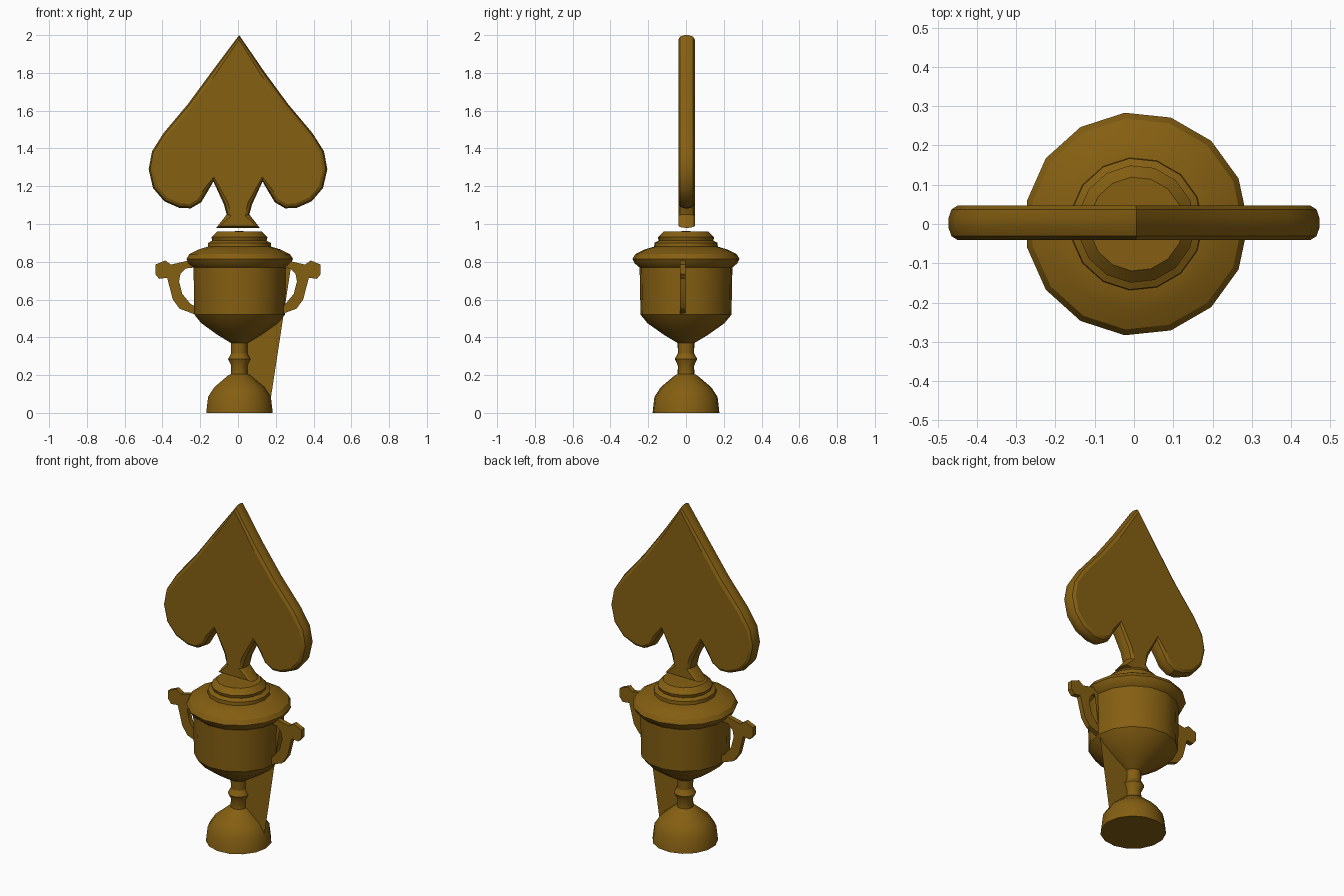
import bpy, bmesh, math

cube = bpy.data.objects.get("Cube")
if cube:
    bpy.data.objects.remove(cube, do_unlink=True)

# Single gold material
gold = bpy.data.materials.new("dark gold")
gold.use_nodes = True
COLOUR = (0.235, 0.115, 0.006, 1.0)
gold.diffuse_color = COLOUR
gold.node_tree.nodes["Principled BSDF"].inputs["Base Color"].default_value = COLOUR

AXIS_X = 0.006   # cup axis
SIDES = 15


def finish(name, bm, solid=True):
    """Turn a bmesh into a shaded, coloured object."""
    if solid:
        bmesh.ops.recalc_face_normals(bm, faces=bm.faces[:])
    mesh = bpy.data.meshes.new(name)
    bm.to_mesh(mesh)
    bm.free()
    obj = bpy.data.objects.new(name, mesh)
    bpy.context.collection.objects.link(obj)
    mesh.materials.append(gold)
    bpy.ops.object.select_all(action='DESELECT')
    obj.select_set(True)
    bpy.context.view_layer.objects.active = obj
    bpy.ops.object.shade_smooth_by_angle(angle=math.radians(30))
    return obj


def lathe(name, profile):
    """Spin a (radius, height) profile around the cup axis."""
    bm = bmesh.new()
    verts = [bm.verts.new((AXIS_X + r, 0, z)) for r, z in profile]
    edges = [bm.edges.new(pair) for pair in zip(verts, verts[1:])]
    bmesh.ops.spin(bm, geom=verts + edges, cent=(AXIS_X, 0, 0), axis=(0, 0, 1),
                   angle=math.tau, steps=SIDES, use_merge=False)
    bmesh.ops.remove_doubles(bm, verts=bm.verts[:], dist=0.0005)
    return finish(name, bm)


def prism(outline, y0, y1):
    """Extrude an (x, z) outline from y0 to y1; return bmesh and both caps."""
    bm = bmesh.new()
    front = [bm.verts.new((x, y0, z)) for x, z in outline]
    back = [bm.verts.new((x, y1, z)) for x, z in outline]
    caps = bm.faces.new(front), bm.faces.new(back[::-1])
    n = len(outline)
    for i in range(n):
        j = (i + 1) % n
        bm.faces.new((front[i], back[i], back[j], front[j]))
    bmesh.ops.recalc_face_normals(bm, faces=bm.faces[:])
    return bm, caps


# Foot and stem
lathe("foot_and_stem", [
    (0, 0), (0.178, 0), (0.168, 0.085), (0.135, 0.135), (0.058, 0.2),
    (0.045, 0.205), (0.043, 0.25), (0.06, 0.285), (0.043, 0.315),
    (0.045, 0.375), (0, 0.375)])

# Bowl with overhanging rim
lathe("bowl", [
    (0, 0.37), (0.045, 0.37), (0.12, 0.415), (0.205, 0.475), (0.242, 0.52),
    (0.247, 0.77), (0.272, 0.79), (0.285, 0.815), (0.27, 0.84),
    (0.22, 0.865), (0.17, 0.88), (0, 0.88)])

# Stepped lid
lathe("lid", [
    (0, 0.87), (0.17, 0.875), (0.168, 0.9), (0.145, 0.912), (0.15, 0.93),
    (0.12, 0.96), (0, 0.962)])

# Thin fin joining the foot to the rim on one side
bm = bmesh.new()
bm.faces.new([bm.verts.new((x, 0, z)) for x, z in
              [(0, 0.08), (0.174, 0.08), (0.283, 0.79), (0, 0.79)]])
finish("side_fin", bm, solid=False)

# Pair of scrolled handles
HANDLE = [(0.23, 0.808), (0.26, 0.807), (0.355, 0.785), (0.385, 0.807),
          (0.438, 0.785), (0.438, 0.735), (0.418, 0.71), (0.375, 0.715),
          (0.345, 0.6), (0.31, 0.552), (0.225, 0.52), (0.225, 0.565),
          (0.25, 0.575), (0.295, 0.63), (0.312, 0.695), (0.305, 0.735),
          (0.275, 0.765), (0.23, 0.77)]
for side, label in ((1, "left"), (-1, "right")):
    bm, _ = prism([(side * x, z) for x, z in HANDLE], -0.031, -0.002)
    finish(label + "_handle", bm)

# Spade ornament: half outline, mirrored, with chamfered faces
HALF = [(0.115, 0.98), (0.06, 1.05), (0.075, 1.105), (0.13, 1.225),
        (0.165, 1.165), (0.195, 1.115), (0.25, 1.083), (0.31, 1.085),
        (0.39, 1.12), (0.45, 1.19), (0.473, 1.29), (0.455, 1.385),
        (0.395, 1.48), (0.265, 1.635), (0.14, 1.805)]
outline = HALF + [(0.006, 2.0)] + [(-x, z) for x, z in reversed(HALF)]
bm, caps = prism(outline, -0.008, 0.014)
for cap, levels in zip(caps, ((-0.031, -0.041), (0.037, 0.047))):
    for inset, y in zip((0.008, 0.016), levels):
        bmesh.ops.inset_region(bm, faces=[cap], thickness=inset,
                               use_even_offset=False, use_boundary=True)
        for v in cap.verts:
            v.co.y = y
finish("spade_ornament", bm)
